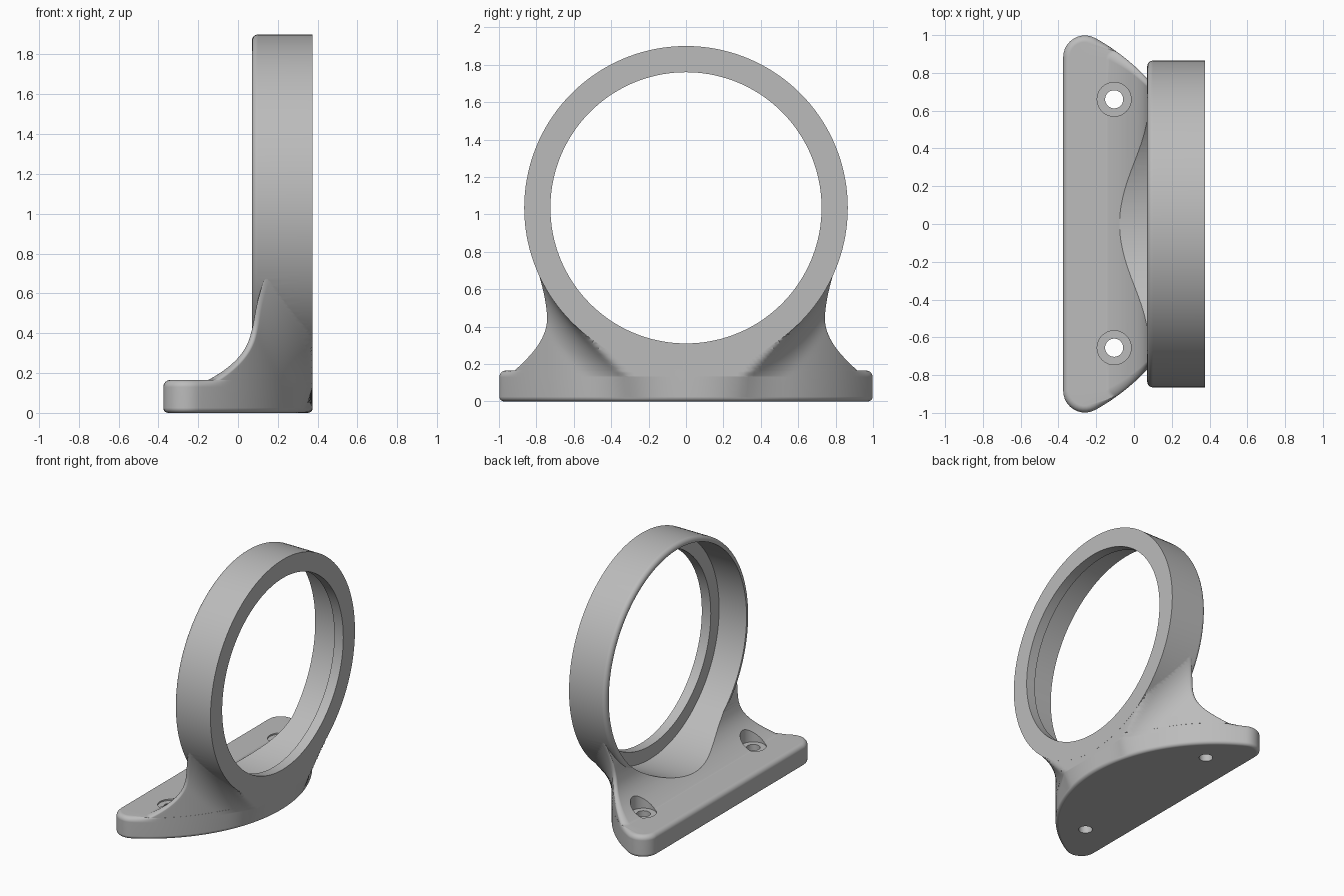
import bpy, bmesh
from math import sin, cos, pi, sqrt, hypot, atan2

if "Cube" in bpy.data.objects:
    bpy.data.objects.remove(bpy.data.objects["Cube"], do_unlink=True)

ARC_X, ARC_R = -0.75, 1.125       # centre and radius of the curved base wall
RING_Z, RING_R = 1.035, 0.865     # ring axis height and outer radius
FRONT, BACK = 0.375, 0.07         # ring faces
PLATE_TOP, BLEND = 0.165, 0.25

grey = bpy.data.materials.new("satin_grey")
grey.use_nodes = True
grey.diffuse_color = (0.5, 0.5, 0.5, 1)
grey.node_tree.nodes["Principled BSDF"].inputs["Base Color"].default_value = (0.5, 0.5, 0.5, 1)


def loft(name, rings):
    """Closed solid through rings with equal point counts."""
    bm = bmesh.new()
    rows = [[bm.verts.new(p) for p in ring] for ring in rings]
    n = len(rows[0])
    for a, b in zip(rows, rows[1:]):
        for i in range(n):
            j = (i + 1) % n
            bm.faces.new((a[i], a[j], b[j], b[i]))
    bm.faces.new(rows[0][::-1])
    bm.faces.new(rows[-1])
    bmesh.ops.recalc_face_normals(bm, faces=bm.faces)
    mesh = bpy.data.meshes.new(name)
    bm.to_mesh(mesh)
    bm.free()
    mesh.materials.append(grey)
    obj = bpy.data.objects.new(name, mesh)
    bpy.context.collection.objects.link(obj)
    return obj


def lathe_x(name, profile, segs=144):
    turns = [2 * pi * i / segs for i in range(segs)]
    return loft(name, [[(x, r * cos(t), RING_Z + r * sin(t)) for t in turns] for x, r in profile])


def lathe_z(name, x, y, profile, segs=48):
    turns = [2 * pi * i / segs for i in range(segs)]
    return loft(name, [[(x + r * cos(t), y + r * sin(t), z) for t in turns] for z, r in profile])


def combine(target, tool, operation):
    mod = target.modifiers.new(operation, 'BOOLEAN')
    mod.operation, mod.solver, mod.object = operation, 'EXACT', tool
    bpy.context.view_layer.objects.active = target
    bpy.ops.object.modifier_apply(modifier=mod.name)
    bpy.data.objects.remove(tool, do_unlink=True)


def outline(back, corner, inset=0.0):
    """D shape: straight back, rounded corners and one large arc."""
    cx = back + corner
    cy = sqrt((ARC_R - corner) ** 2 - (cx - ARC_X) ** 2)
    end = atan2(cy, cx - ARC_X)
    r = corner - inset
    half = []
    for i in range(10):
        a = pi + (end - pi) * i / 10
        half.append((cx + r * cos(a), cy + r * sin(a)))
    arc = []
    for i in range(81):
        a = end - 2 * end * i / 80
        arc.append((ARC_X + (ARC_R - inset) * cos(a), (ARC_R - inset) * sin(a)))
    return half + arc + [(x, -y) for x, y in reversed(half)]


def blend_push(x, y, z):
    """Push a wall point outward so the wall fillets into the ring."""
    d = hypot(x - ARC_X, y)
    nx, ny = (x - ARC_X) / d, y / d

    def field(p):
        yy = y + ny * p
        dist = hypot(yy, z - RING_Z)
        c = min(0.95, max(0.0, ny * yy / dist))
        u, v = BLEND - p, BLEND - (dist - RING_R + 0.003)
        if v <= c * u:
            return p
        if u <= c * v:
            return BLEND - v
        return BLEND - sqrt((u * u + v * v - 2 * u * v * c) / (1 - c * c))

    lo, hi = 0.0, max(0.0, (FRONT - 0.0005 - x) / nx)
    if field(hi) < 0:
        lo = hi
    for _ in range(24):
        mid = (lo + hi) / 2
        if field(mid) < 0:
            lo = mid
        else:
            hi = mid
    return x + nx * lo, y + ny * lo, z


# Plate levels: rounded bottom edge, then rounded top edge on the exposed part
levels = []
for i in range(6):
    a = i / 5 * pi / 2
    levels.append([(x, y, 0.025 * (1 - cos(a))) for x, y in outline(-0.375, 0.115, 0.025 * (1 - sin(a)))])
for i in range(8):
    a = i / 7 * pi / 2
    z = PLATE_TOP - 0.035 * (1 - sin(a))
    full = outline(-0.375, 0.115)
    small = outline(-0.375, 0.115, 0.035 * (1 - cos(a)))
    row = []
    for (x, y), (sx, sy) in zip(full, small):
        t = min(1, max(0, (-0.05 - x) / 0.15))
        t = t * t * (3 - 2 * t)
        row.append(blend_push(x + (sx - x) * t, y + (sy - y) * t, z))
    levels.append(row)

# Gusset levels: concave sweep from the plate up into the ring
for i in range(56):
    z = PLATE_TOP + 0.0005 + 0.59 * i / 55
    s = max(0, (0.5 - z) / 0.335)
    back = BACK + 0.002 - 0.222 * s ** 2.8
    levels.append([blend_push(x, y, z) for x, y in outline(back, 0.018 + 0.022 * s ** 4)])
bracket = loft("ring_bracket", levels)

# Ring disc with a rounded rear edge
edge = 0.03
profile = [(BACK + edge * (1 - sin(a)), RING_R - edge * (1 - cos(a)))
           for a in (pi / 2 * (1 - i / 6) for i in range(7))]
combine(bracket, lathe_x("ring_disc", profile + [(FRONT, RING_R)]), 'UNION')

# Stepped bore leaving a lip at the front face
combine(bracket, lathe_x("bore_cutter", [(-1, 0.825), (0.3, 0.825), (0.3, 0.725), (1, 0.725)]), 'DIFFERENCE')

# Screw holes with counterbores
for y in (-0.655, 0.66):
    combine(bracket, lathe_z("screw_cutter", -0.105, y,
            [(-0.1, 0.048), (0.155, 0.048), (0.155, 0.09), (0.6, 0.09)]), 'DIFFERENCE')

# Smooth shading with crisp edges
bpy.ops.object.select_all(action='DESELECT')
bracket.select_set(True)
bpy.context.view_layer.objects.active = bracket
bpy.ops.object.shade_smooth_by_angle(angle=0.6)
weighted = bracket.modifiers.new("weighted_normals", 'WEIGHTED_NORMAL')
weighted.keep_sharp = True
